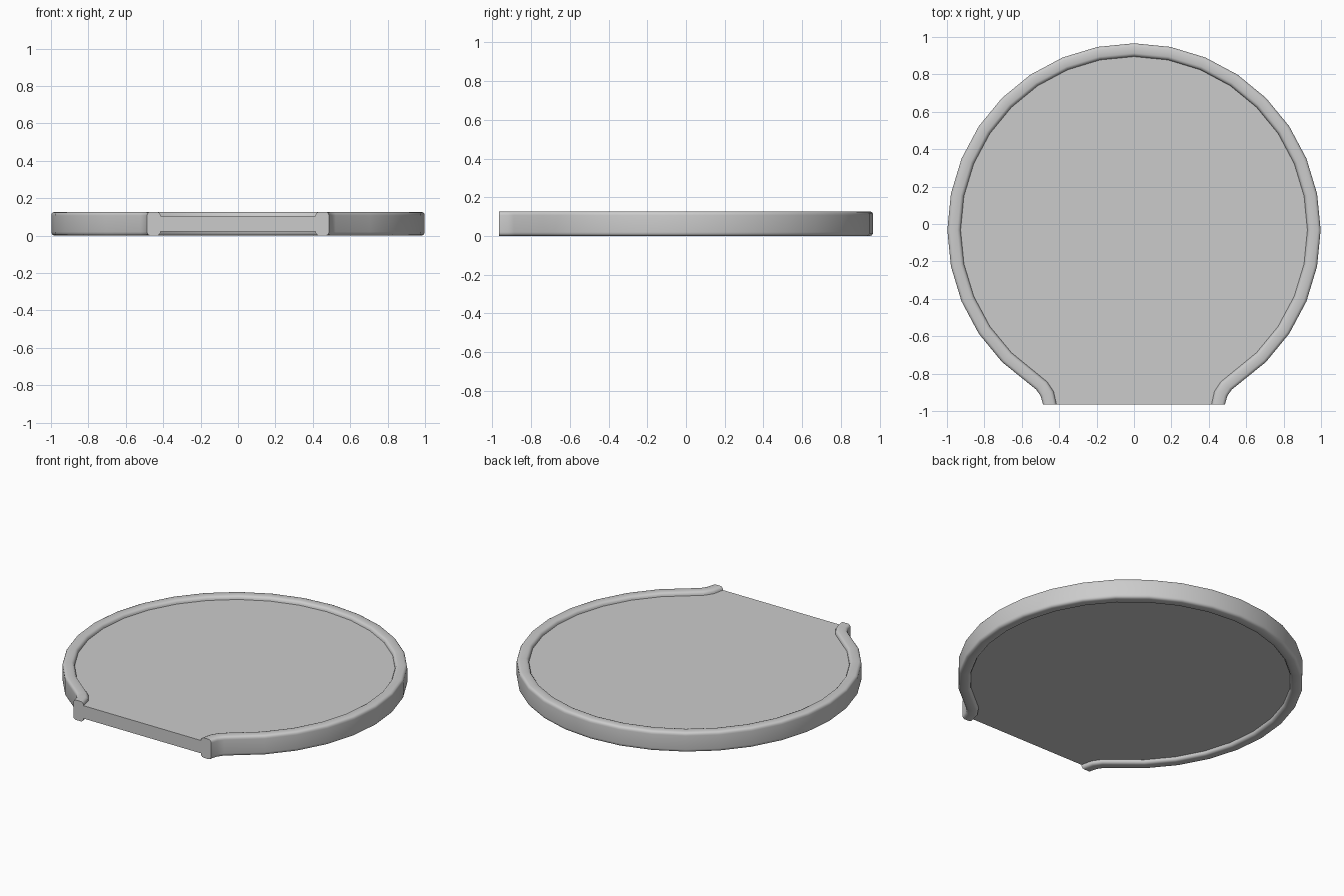
import bpy, bmesh, math

if "Cube" in bpy.data.objects:
    bpy.data.objects.remove(bpy.data.objects["Cube"])

CY = -0.032           # centre of the round part
R_OUT, R_IN = 0.998, 0.927
FRONT = -0.966        # flat front cut
H, Z0, Z1 = 0.127, 0.023, 0.105   # rim height, plate bottom, plate top

# Right half of the outline as (inner, outer) pairs, top to neck
half = []
for i in range(13):
    a = math.pi / 2 - i * math.pi / 16
    c, s = math.cos(a), math.sin(a)
    half.append(((R_IN * c, CY + R_IN * s), (R_OUT * c, CY + R_OUT * s)))
half += [((0.465, -0.843), (0.522, -0.886)),
         ((0.430, -0.895), (0.499, -0.920)),
         ((0.414, FRONT), (0.486, FRONT))]
mirror = [((-i[0], i[1]), (-o[0], o[1])) for i, o in half[1:]]
path = mirror[::-1] + half     # front left, round the back, front right

# Rim cross-section: (fraction from inner to outer, height)
profile = [(0.0, Z0), (0.03, 0.012), (0.11, 0.004), (0.25, 0.0),
           (0.78, 0.0), (0.91, 0.004), (0.98, 0.011), (1.0, 0.02)]
profile += [(t, H - z) for t, z in profile[:0:-1]] + [(0.0, Z1)]

bm = bmesh.new()
rings = []
for (ix, iy), (ox, oy) in path:
    rings.append([bm.verts.new((ix + (ox - ix) * t, iy + (oy - iy) * t, z))
                  for t, z in profile])

# Rolled rim
for a, b in zip(rings, rings[1:]):
    for k in range(len(profile) - 1):
        bm.faces.new((a[k], a[k + 1], b[k + 1], b[k]))

# Plate top and bottom, flat front edge, rim end caps
flat = [bm.faces.new([r[0] for r in rings]),
        bm.faces.new([r[-1] for r in rings]),
        bm.faces.new((rings[0][0], rings[-1][0], rings[-1][-1], rings[0][-1])),
        bm.faces.new(rings[0]),
        bm.faces.new(rings[-1])]
bmesh.ops.recalc_face_normals(bm, faces=bm.faces[:])
for f in bm.faces:
    f.smooth = True
for f in flat:
    f.smooth = False
    for e in f.edges:
        e.smooth = False

mesh = bpy.data.meshes.new("rimmed_plate")
bm.to_mesh(mesh)
bm.free()
plate = bpy.data.objects.new("rimmed_plate", mesh)
bpy.context.collection.objects.link(plate)
